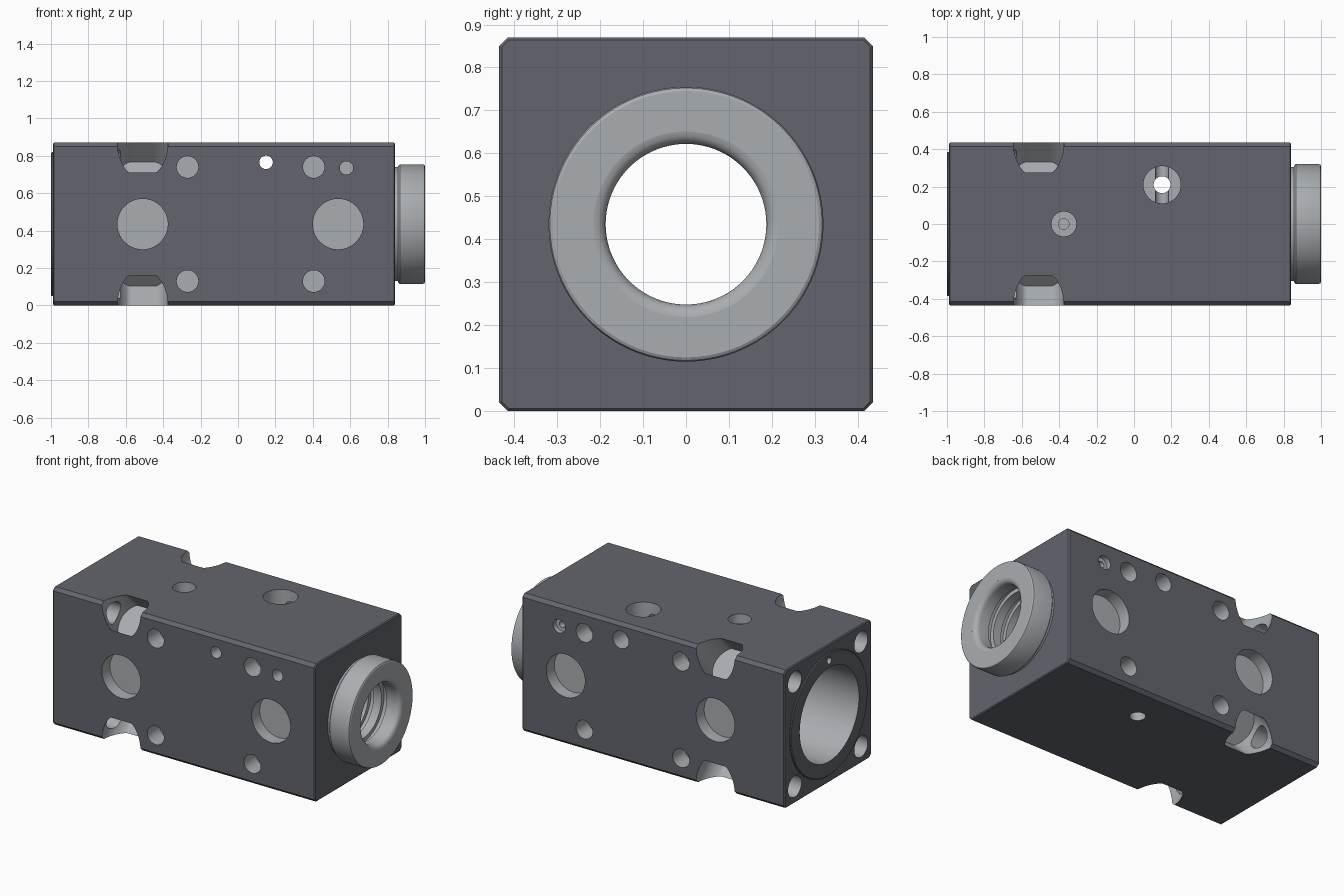
import bpy, bmesh, math
from mathutils import Vector

if "Cube" in bpy.data.objects:
    bpy.data.objects.remove(bpy.data.objects["Cube"])

MID = 0.435          # half width, and height of the bore axis


def material(name, rgb):
    mat = bpy.data.materials.new(name)
    mat.diffuse_color = (*rgb, 1)
    mat.use_nodes = True
    mat.node_tree.nodes["Principled BSDF"].inputs["Base Color"].default_value = mat.diffuse_color
    return mat


DARK = material("coated_surface", (0.125, 0.13, 0.155))
LIGHT = material("machined_surface", (0.40, 0.42, 0.44))


def lathe(name, profile, origin, direction, seg=48, mat=LIGHT):
    """Closed solid turned about an axis; profile = (distance, radius) pairs."""
    rot = Vector((0, 0, 1)).rotation_difference(Vector(direction))
    bm = bmesh.new()
    rings = []
    for t, r in profile:
        ring = []
        for i in range(seg):
            a = 2 * math.pi * (i + 0.5) / seg
            p = rot @ Vector((r * math.cos(a), r * math.sin(a), t))
            ring.append(bm.verts.new(p + Vector(origin)))
        rings.append(ring)
    for a, b in zip(rings, rings[1:]):
        for i in range(seg):
            j = (i + 1) % seg
            bm.faces.new((a[i], a[j], b[j], b[i]))
    bm.faces.new(rings[0])
    bm.faces.new(rings[-1])
    bmesh.ops.recalc_face_normals(bm, faces=bm.faces)
    mesh = bpy.data.meshes.new(name)
    bm.to_mesh(mesh)
    bm.free()
    mesh.materials.append(mat)
    obj = bpy.data.objects.new(name, mesh)
    bpy.context.collection.objects.link(obj)
    return obj


def combine(tool, operation='DIFFERENCE'):
    """Apply a boolean to the block, keeping the tool's material, then discard it."""
    tool.hide_render = True
    bpy.context.view_layer.objects.active = block
    mod = block.modifiers.new("cut", 'BOOLEAN')
    mod.operation = operation
    mod.solver = 'EXACT'
    mod.material_mode = 'TRANSFER'
    mod.object = tool
    bpy.ops.object.modifier_apply(modifier=mod.name)
    bpy.data.objects.remove(tool)


def drill(origin, inward, steps):
    """Stepped blind hole; steps = (radius, end depth) from the surface in."""
    prof = [(-0.05, steps[0][0])]
    start = None
    for r, depth in steps:
        if start is not None:
            prof.append((start, r))
        prof.append((depth, r))
        start = depth
    combine(lathe("hole_cutter", prof, origin, inward))


# Block with chamfered long edges and finely broken end edges
bm = bmesh.new()
bmesh.ops.create_cube(bm, size=1)
for v in bm.verts:
    v.co = Vector((-0.075 + v.co.x * 1.83, v.co.y * 2 * MID, MID + v.co.z * 2 * MID))
long_edges = [e for e in bm.edges if abs(e.verts[0].co.x - e.verts[1].co.x) > 1]
bmesh.ops.bevel(bm, geom=long_edges, offset=0.02, segments=1, affect='EDGES')
end_edges = [e for e in bm.edges if abs(e.verts[0].co.x - e.verts[1].co.x) < 0.01]
bmesh.ops.bevel(bm, geom=end_edges, offset=0.006, segments=1, affect='EDGES')
mesh = bpy.data.meshes.new("valve_block")
bm.to_mesh(mesh)
bm.free()
mesh.materials.append(DARK)
block = bpy.data.objects.new("valve_block", mesh)
bpy.context.collection.objects.link(block)

# Right collar with undercut neck and rounded rims, left seal face
combine(lathe("collar", [(0.75, 0.305), (0.855, 0.305), (0.857, 0.312), (0.865, 0.32),
                         (0.988, 0.32), (0.996, 0.317), (1.0, 0.31)],
              (0, 0, MID), (1, 0, 0), 96), 'UNION')
combine(lathe("seal_face", [(-1.0, 0.38), (-0.995, 0.385), (-0.9, 0.385)],
              (0, 0, MID), (1, 0, 0), 96, DARK), 'UNION')

# Main bore: wide chamber, narrow grooved neck, flared mouth
bore = [(-1.1, 0.295), (0.62, 0.295), (0.62, 0.187)]
for x in (0.69, 0.78, 0.87):
    bore += [(x, 0.187), (x, 0.212), (x + 0.035, 0.212), (x + 0.035, 0.187)]
for d in (0, 22, 45, 67, 88):
    a = math.radians(d)
    bore.append((0.97 + 0.03 * math.sin(a), 0.187 + 0.03 * (1 - math.cos(a))))
bore.append((1.1, 0.217))
combine(lathe("bore_cutter", bore, (0, 0, MID), (1, 0, 0), 96))

# Deep diagonal corner pockets with flattened sides, and the tie bolt holes into them
for sy in (-1, 1):
    for sz in (-1, 1):
        corner = Vector((-0.51, sy * MID, MID + sz * MID))
        pocket = lathe("pocket_cutter", [(-0.26, 0.135), (0.3, 0.135)], corner, (0, sy, sz), 64)
        across = Vector((0, sy, -sz)).normalized()
        for v in pocket.data.vertices:
            s = (v.co - corner).dot(across)
            v.co += across * (max(-0.113, min(0.113, s)) - s)
        combine(pocket)
        drill((-0.99, sy * 0.33, MID + sz * 0.33), (1, 0, 0), [(0.067, 0.48)])

# Ports and mounting holes on front and back
for sy in (-1, 1):
    for x in (-0.51, 0.535):
        drill((x, sy * MID, MID), (0, -sy, 0), [(0.135, 0.08)])
    for x in (-0.27, 0.405):
        for z in (0.13, 0.74):
            drill((x, sy * MID, z), (0, -sy, 0), [(0.058, 0.12)])

# Cross drilling and gauge holes
drill((0.15, -MID, 0.765), (0, 1, 0), [(0.036, 0.75), (0.055, 0.95)])
drill((0.58, -MID, 0.735), (0, 1, 0), [(0.036, 0.1)])
drill((0.58, MID, 0.735), (0, -1, 0), [(0.042, 0.03), (0.02, 0.1)])

# Top holes: counterbored through hole and pilot port
drill((0.15, 0.21, 2 * MID), (0, 0, -1), [(0.1, 0.1), (0.045, 1.0)])
drill((-0.375, 0, 2 * MID), (0, 0, -1), [(0.067, 0.06), (0.028, 0.1)])

# Locating pin hole in the seal face
drill((-1.0, 0, 0.775), (1, 0, 0), [(0.02, 0.08)])

bpy.ops.object.select_all(action='DESELECT')
block.select_set(True)
bpy.context.view_layer.objects.active = block
bpy.ops.object.shade_smooth_by_angle(angle=math.radians(28))
